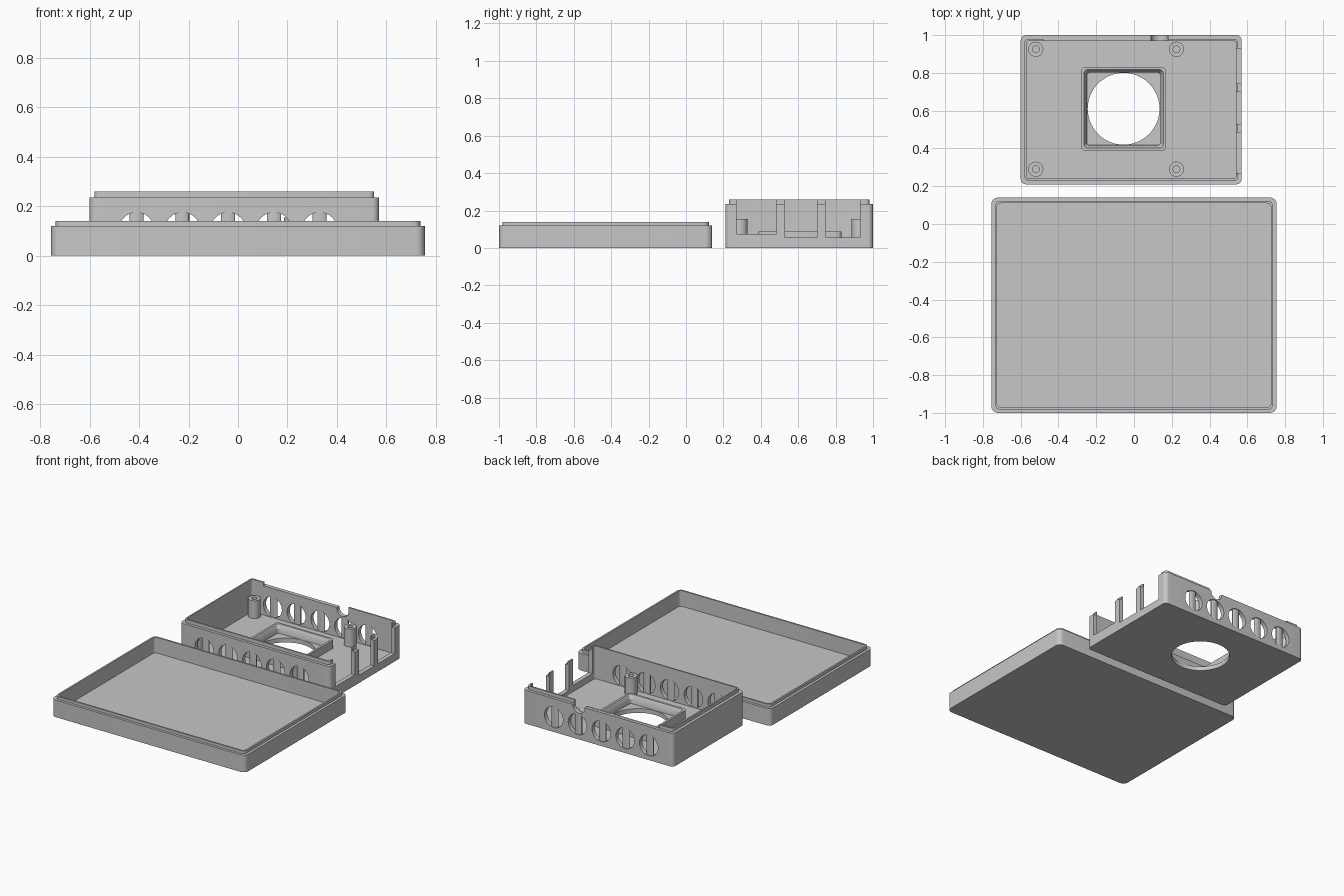
import bpy, bmesh, math
from mathutils import Matrix

if "Cube" in bpy.data.objects:
    bpy.data.objects.remove(bpy.data.objects["Cube"])

grey = bpy.data.materials.new("plain_grey")
grey.diffuse_color = (0.57, 0.57, 0.57, 1)
grey.use_nodes = True
grey.node_tree.nodes["Principled BSDF"].inputs["Base Color"].default_value = grey.diffuse_color


def finish(name, bm):
    bmesh.ops.recalc_face_normals(bm, faces=bm.faces[:])
    mesh = bpy.data.meshes.new(name)
    bm.to_mesh(mesh)
    bm.free()
    mesh.materials.append(grey)
    ob = bpy.data.objects.new(name, mesh)
    bpy.context.collection.objects.link(ob)
    return ob


def select(ob):
    bpy.ops.object.select_all(action='DESELECT')
    ob.select_set(True)
    bpy.context.view_layer.objects.active = ob


def smooth(ob):
    select(ob)
    bpy.ops.object.shade_smooth_by_angle(angle=math.radians(30))


def rounded_loop(bm, rect, inset, radius, z, steps=6):
    x0, x1, y0, y1 = rect
    x0, x1, y0, y1 = x0 + inset, x1 - inset, y0 + inset, y1 - inset
    corners = [(x1, y1, -1, -1), (x0, y1, 1, -1), (x0, y0, 1, 1), (x1, y0, -1, 1)]
    loop = []
    for q, (cx, cy, sx, sy) in enumerate(corners):
        for i in range(steps + 1):
            a = math.pi / 2 * (q + i / steps)
            loop.append(bm.verts.new((cx + sx * radius + radius * math.cos(a),
                                      cy + sy * radius + radius * math.sin(a), z)))
    return loop


def skin(bm, loops, closed=False):
    """Join stacked loops with faces; cap the ends unless closed."""
    pairs = list(zip(loops, loops[1:]))
    if closed:
        pairs.append((loops[-1], loops[0]))
    for a, b in pairs:
        n = len(a)
        for i in range(n):
            bm.faces.new((a[i], a[(i + 1) % n], b[(i + 1) % n], b[i]))
    if not closed:
        bm.faces.new(loops[0])
        bm.faces.new(loops[-1])


def loft(name, rect, rings, closed=False):
    """Stack rounded rectangles given as (inset, radius, z)."""
    bm = bmesh.new()
    skin(bm, [rounded_loop(bm, rect, *r) for r in rings], closed)
    return finish(name, bm)


def add_box(bm, x0, x1, y0, y1, z0, z1):
    m = Matrix.Translation(((x0 + x1) / 2, (y0 + y1) / 2, (z0 + z1) / 2)) \
        @ Matrix.Diagonal((x1 - x0, y1 - y0, z1 - z0, 1))
    bmesh.ops.create_cube(bm, size=1, matrix=m)


def add_cylinder(bm, centre, r, depth, along_y=False, segments=40):
    m = Matrix.Translation(centre)
    if along_y:
        m = m @ Matrix.Rotation(math.pi / 2, 4, 'X')
    bmesh.ops.create_cone(bm, cap_ends=True, segments=segments, radius1=r,
                          radius2=r, depth=depth, matrix=m)


def cut(ob, bm):
    """Subtract a cutter, using the first solver that gives a sound result."""
    cutter = finish("cutter", bm)
    cutter.hide_render = True
    before = len(ob.data.polygons)
    for solver in ('MANIFOLD', 'EXACT', 'FLOAT'):
        mod = ob.modifiers.new("cut", 'BOOLEAN')
        mod.operation, mod.object = 'DIFFERENCE', cutter
        try:
            mod.solver = solver
        except TypeError:
            ob.modifiers.remove(mod)
            continue
        bpy.context.view_layer.update()
        shape = ob.evaluated_get(bpy.context.evaluated_depsgraph_get())
        count = len(shape.data.polygons)
        if count > 20 and count != before:
            select(ob)
            bpy.ops.object.modifier_apply(modifier=mod.name)
            break
        ob.modifiers.remove(mod)
    bpy.data.objects.remove(cutter)


# Wide shallow tray with a stepped rim
smooth(loft("tray", (-0.755, 0.755, -1.0, 0.14),
            [(0, 0.035, 0), (0, 0.035, 0.12), (0.018, 0.028, 0.12),
             (0.018, 0.028, 0.14), (0.03, 0.022, 0.14), (0.03, 0.022, 0.03)]))

# Smaller case with a stepped rim
case = loft("case", (-0.6, 0.57, 0.21, 1.0),
            [(0, 0.028, 0), (0, 0.028, 0.235), (0.02, 0.02, 0.235),
             (0.02, 0.02, 0.26), (0.03, 0.015, 0.26), (0.03, 0.015, 0.03)])

# Round floor opening
bm = bmesh.new()
add_cylinder(bm, (-0.055, 0.61, 0), 0.19, 0.2, segments=64)
cut(case, bm)

# Vent holes in the front and back walls
vents = [(-0.41 + 0.185 * i, y) for i in range(5) for y in (0.225, 0.985)]
for x, y in vents:
    bm = bmesh.new()
    add_cylinder(bm, (x, y, 0.103), 0.072, 0.06, along_y=True)
    cut(case, bm)

# Three port openings in the right wall
for y0, y1, z in ((0.27, 0.485, 0.075), (0.53, 0.70, 0.055), (0.745, 0.93, 0.055)):
    bm = bmesh.new()
    add_box(bm, 0.5, 0.65, y0, y1, z, 0.3)
    cut(case, bm)

# Lowered rim along the back wall, then the round cable notch
bm = bmesh.new()
add_box(bm, -0.48, 0.18, 0.962, 1.05, 0.236, 0.3)
cut(case, bm)
bm = bmesh.new()
add_cylinder(bm, (0.135, 0.985, 0.229), 0.045, 0.06, along_y=True)
cut(case, bm)
smooth(case)

# Upright bars inside the vents
bm = bmesh.new()
for x, y in vents:
    m = Matrix.Translation((x, y, 0.103)) @ Matrix.Diagonal((0.028, 0.011, 1, 1))
    bmesh.ops.create_cone(bm, cap_ends=True, segments=16, radius1=1, radius2=1,
                          depth=0.148, matrix=m)
smooth(finish("vent_bars", bm))

# Raised frame with a sloped inner edge around the floor opening
smooth(loft("opening_frame", (-0.28, 0.17, 0.387, 0.832),
            [(0, 0.025, 0.02), (0, 0.025, 0.088), (0.015, 0.02, 0.088),
             (0.03, 0.015, 0.06), (0.03, 0.015, 0.02)], closed=True))

# Four hollow screw posts
for x in (-0.52, 0.225):
    for y in (0.29, 0.925):
        bm = bmesh.new()
        skin(bm, [[bm.verts.new((x + r * math.cos(i * math.tau / 32),
                                 y + r * math.sin(i * math.tau / 32), z))
                   for i in range(32)]
                  for r, z in ((0.04, 0.02), (0.04, 0.155), (0.018, 0.155), (0.018, 0.04))])
        smooth(finish("screw_post", bm))
